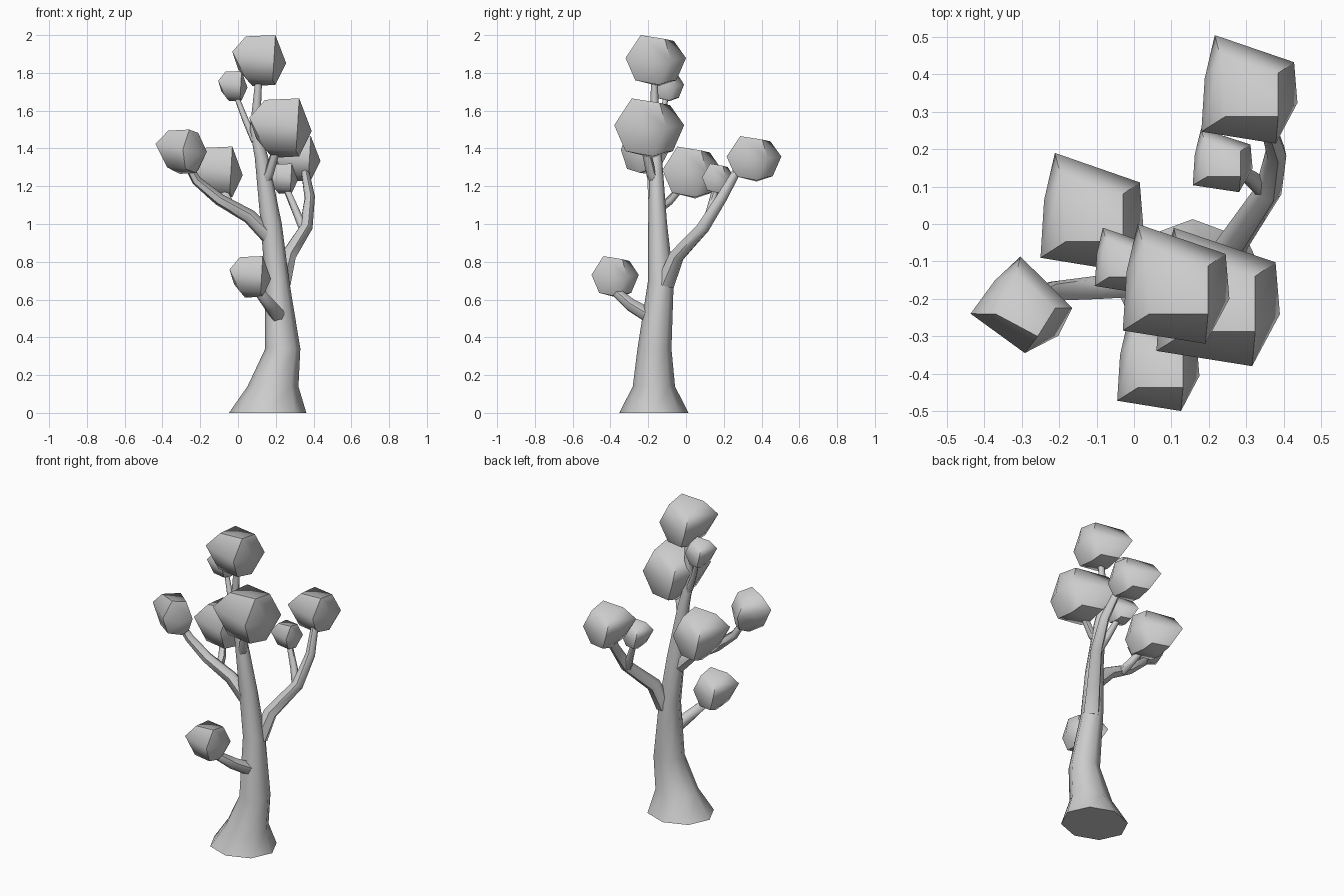
import bpy, bmesh, math
from mathutils import Vector, Matrix

if "Cube" in bpy.data.objects:
    bpy.data.objects.remove(bpy.data.objects["Cube"])


def finish(name, bm, angle):
    bmesh.ops.recalc_face_normals(bm, faces=bm.faces)
    me = bpy.data.meshes.new(name)
    bm.to_mesh(me)
    bm.free()
    ob = bpy.data.objects.new(name, me)
    bpy.context.collection.objects.link(ob)
    bpy.ops.object.select_all(action='DESELECT')
    ob.select_set(True)
    bpy.context.view_layer.objects.active = ob
    bpy.ops.object.shade_smooth_by_angle(angle=math.radians(angle))
    return ob


def skin(bm, rings):
    # bridge rings of points into a capped tube
    vs = [[bm.verts.new(p) for p in r] for r in rings]
    n = len(vs[0])
    for a, b in zip(vs, vs[1:]):
        for i in range(n):
            j = (i + 1) % n
            bm.faces.new((a[i], a[j], b[j], b[i]))
    bm.faces.new(vs[0][::-1])
    bm.faces.new(vs[-1])


def branch(name, pts, r0, r1, sides=6):
    # tapered tube following a path
    pts = [Vector(p) for p in pts]
    rings = []
    for k, p in enumerate(pts):
        d = (pts[min(k + 1, len(pts) - 1)] - pts[max(k - 1, 0)]).normalized()
        u = d.cross(Vector((0.3, 1, 0))).normalized()
        v = d.cross(u)
        r = r0 + (r1 - r0) * k / (len(pts) - 1)
        rings.append([p + r * (math.cos(t) * u + math.sin(t) * v)
                      for t in (2 * math.pi * i / sides for i in range(sides))])
    bm = bmesh.new()
    skin(bm, rings)
    finish(name, bm, 60)


# Faceted foliage clump in unit half-extents: middle, top and bottom corners
CLUMP = [(-.72, 1, .1), (.93, .5, 0), (1, -.25, -.1), (.55, -1, .1), (-1, -.78, .35), (-.93, .2, .3),
         (-.6, .6, .77), (.6, .3, .85), (.6, -.5, 1), (-.5, -.5, .95),
         (-.25, .1, -1), (.6, .1, -.95), (.5, -.68, -.77), (-.5, -.6, -.7),
         (-.3, .68, -.77), (.5, .5, -.8), (-.78, -.2, -.35)]


def foliage(name, lo, hi, turn=0):
    # clump turned about z, then fitted to the given bounds
    rot = Matrix.Rotation(math.radians(turn), 3, 'Z')
    pts = [rot @ Vector(p) for p in CLUMP]
    mn = [min(p[i] for p in pts) for i in range(3)]
    mx = [max(p[i] for p in pts) for i in range(3)]
    bm = bmesh.new()
    for p in pts:
        bm.verts.new([lo[i] + (hi[i] - lo[i]) * (p[i] - mn[i]) / (mx[i] - mn[i]) for i in range(3)])
    bmesh.ops.convex_hull(bm, input=bm.verts)
    finish(name, bm, 52)


# Trunk: z, centre x, centre y, radius x, radius y
TRUNK = [(0, .157, -.17, .205, .183), (.14, .185, -.17, .135, .112), (.34, .237, -.167, .093, .09),
         (.7, .207, -.133, .064, .068), (1.0, .176, -.15, .056, .05), (1.35, .125, -.16, .036, .033),
         (1.5, .09, -.165, .027, .025), (1.8, .112, -.168, .017, .017)]
bm = bmesh.new()
skin(bm, [[(x + rx * math.cos(t), y + ry * math.sin(t), z)
           for t in (math.pi * i / 4 for i in range(8))] for z, x, y, rx, ry in TRUNK])
finish("trunk", bm, 60)

# Branches
branch("left_branch", [(.17, -.15, .93), (.06, -.155, 1.04), (-.1, -.17, 1.13), (-.22, -.18, 1.23),
                       (-.27, -.2, 1.32)], .045, .02)
branch("left_twig", [(-.03, -.15, 1.08), (-.05, -.09, 1.12), (-.09, -.02, 1.2)], .027, .018)
branch("rear_branch", [(.23, -.11, .68), (.265, -.05, .83), (.36, .09, .98), (.38, .19, 1.14),
                       (.355, .27, 1.28)], .05, .022)
branch("rear_twig", [(.35, .09, .97), (.31, .125, 1.06), (.25, .16, 1.2)], .026, .017)
branch("low_branch", [(.225, -.17, .5), (.17, -.29, .57), (.12, -.36, .63), (.09, -.375, .68)], .045, .02)
branch("upper_branch", [(.13, -.15, 1.2), (.165, -.185, 1.27), (.21, -.22, 1.42)], .03, .022)
branch("top_twig", [(.09, -.16, 1.44), (.04, -.135, 1.55), (-.015, -.1, 1.69)], .022, .013)

# Foliage clumps: lower and upper bounds
foliage("top_foliage", (-.03, -.32, 1.73), (.255, 0, 2))
foliage("small_top_foliage", (-.105, -.185, 1.65), (.05, -.01, 1.81))
foliage("large_foliage", (.06, -.38, 1.35), (.39, -.01, 1.665))
foliage("left_foliage", (-.437, -.345, 1.265), (-.165, -.087, 1.5), -30)
foliage("inner_left_foliage", (-.25, -.125, 1.135), (.025, .19, 1.41))
foliage("rear_foliage", (.18, .215, 1.225), (.437, .505, 1.465))
foliage("small_rear_foliage", (.157, .085, 1.16), (.317, .255, 1.32))
foliage("low_foliage", (-.045, -.5, .61), (.175, -.25, .83))
